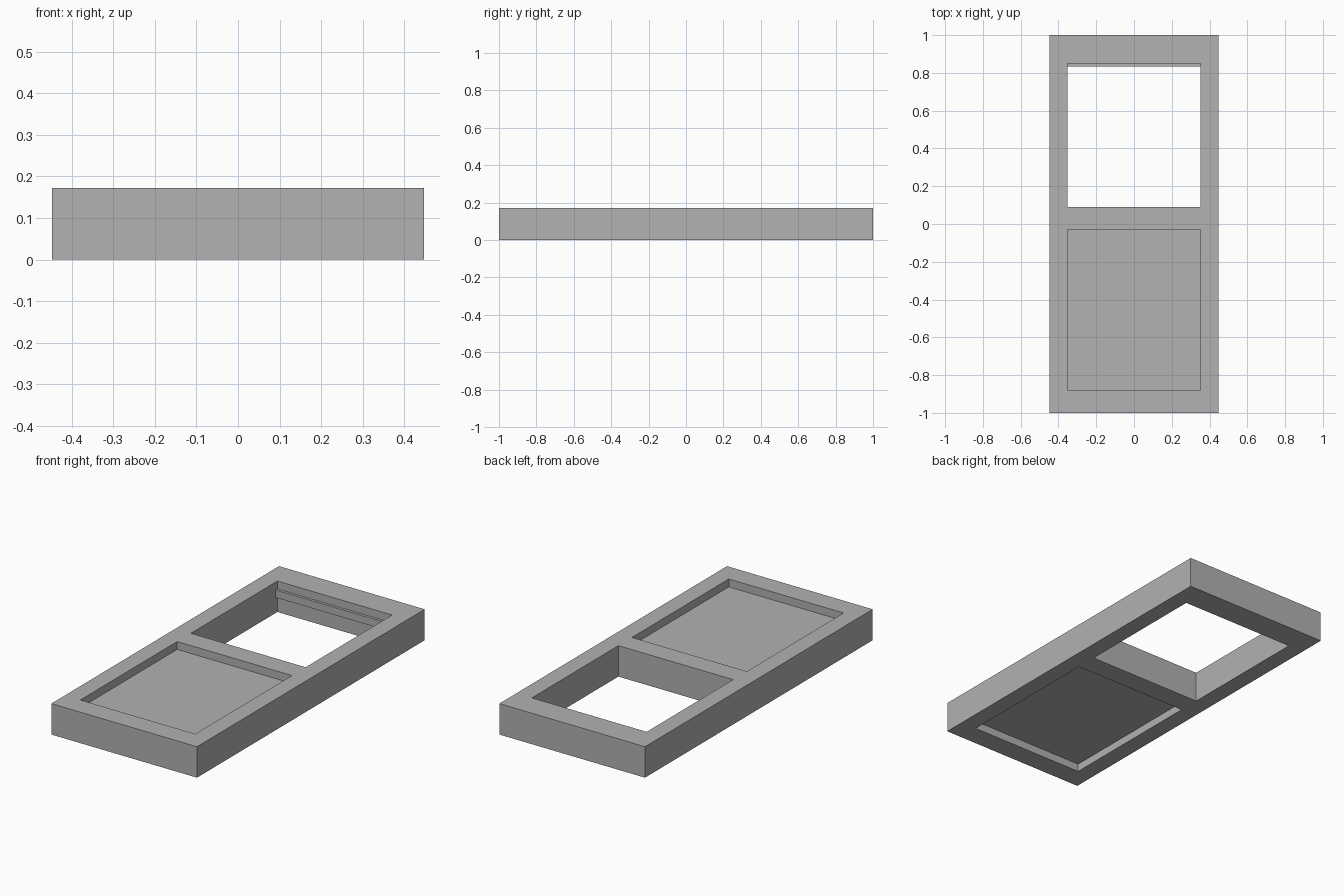
import bpy
import bmesh

cube = bpy.data.objects.get("Cube")
if cube:
    bpy.data.objects.remove(cube, do_unlink=True)

HEIGHT = 0.172
INSET = 0.044                       # panel recess on both faces
XS = (-0.448, -0.353, 0.353, 0.448)
YS = (-1.0, -0.88, -0.03, 0.09, 0.85, 1.0)

grey = bpy.data.materials.new("plain grey")
grey.use_nodes = True
colour = (0.445, 0.445, 0.445, 1)
grey.diffuse_color = colour
grey.node_tree.nodes["Principled BSDF"].inputs["Base Color"].default_value = colour


def finish(name, bm):
    bmesh.ops.recalc_face_normals(bm, faces=bm.faces)
    mesh = bpy.data.meshes.new(name)
    bm.to_mesh(mesh)
    bm.free()
    mesh.materials.append(grey)
    obj = bpy.data.objects.new(name, mesh)
    bpy.context.collection.objects.link(obj)
    return obj


def box(name, low, high):
    bm = bmesh.new()
    bmesh.ops.create_cube(bm, size=1)
    for v in bm.verts:
        v.co = [h if c > 0 else l for c, l, h in zip(v.co, low, high)]
    return finish(name, bm)


# Frame: a flat grid of stiles and rails with two openings, extruded upward
bm = bmesh.new()
grid = [[bm.verts.new((x, y, 0)) for x in XS] for y in YS]
for row in range(len(YS) - 1):
    for col in range(len(XS) - 1):
        if col == 1 and row in (1, 3):
            continue
        bm.faces.new((grid[row][col], grid[row][col + 1],
                      grid[row + 1][col + 1], grid[row + 1][col]))
extruded = bmesh.ops.extrude_face_region(bm, geom=bm.faces[:])["geom"]
for v in extruded:
    if isinstance(v, bmesh.types.BMVert):
        v.co.z = HEIGHT
finish("door_frame", bm)

# Solid lower panel, recessed from both faces
box("lower_panel", (XS[1], YS[1], INSET), (XS[2], YS[2], HEIGHT - INSET))

# Narrow rib across the top of the window opening
box("window_rib", (XS[1], YS[4] - 0.015, HEIGHT / 2), (XS[2], YS[4], HEIGHT - INSET))
